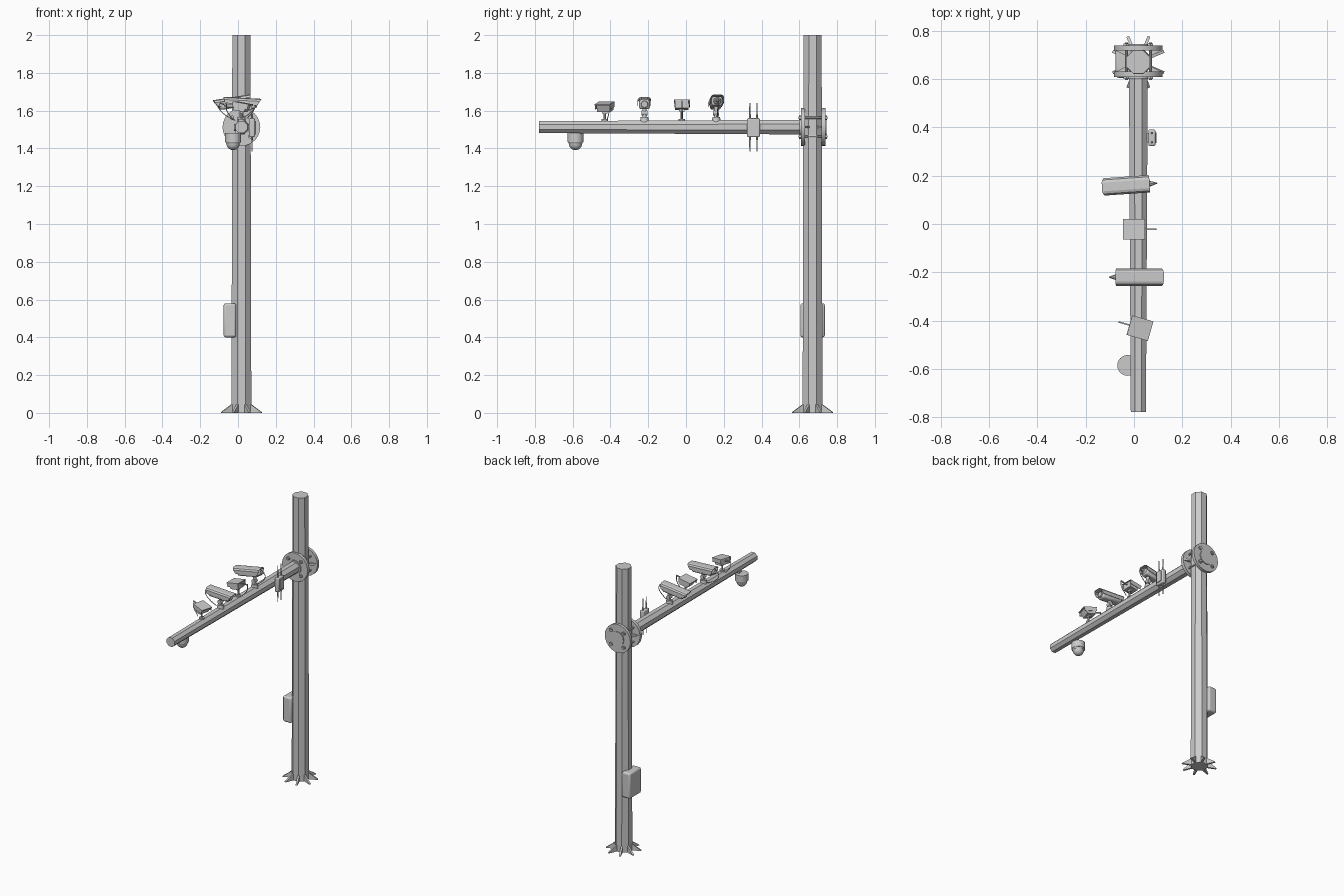
import bpy, bmesh
from math import pi, radians, sin, cos
from mathutils import Matrix, Vector

if "Cube" in bpy.data.objects:
    bpy.data.objects.remove(bpy.data.objects["Cube"])

I = Matrix.Identity(4)
PX, PY, AZ = 0.018, 0.67, 1.513      # pole axis and arm height


def finish(name, bm, M=I, smooth=False, bevel=0, seg=2):
    bmesh.ops.recalc_face_normals(bm, faces=bm.faces)
    me = bpy.data.meshes.new(name)
    bm.to_mesh(me)
    bm.free()
    ob = bpy.data.objects.new(name, me)
    bpy.context.collection.objects.link(ob)
    ob.matrix_world = M
    if bevel:
        b = ob.modifiers.new("bevel", 'BEVEL')
        b.width, b.segments = bevel, seg
    if smooth:
        bpy.ops.object.select_all(action='DESELECT')
        ob.select_set(True)
        bpy.context.view_layer.objects.active = ob
        bpy.ops.object.shade_smooth_by_angle(angle=radians(35))
    return ob


def box(name, size, loc, M=I, bevel=0, seg=2):
    bm = bmesh.new()
    bmesh.ops.create_cube(bm, size=1, matrix=Matrix.Translation(loc) @ Matrix.Diagonal((*size, 1)))
    return finish(name, bm, M, bevel > 0, bevel, seg)


def rod(name, p0, p1, r0, r1=None, n=16, M=I, turn=0.0):
    """Tapered n-sided bar from p0 to p1."""
    p0, p1 = Vector(p0), Vector(p1)
    d = p1 - p0
    T = (Matrix.Translation((p0 + p1) / 2) @ d.to_track_quat('Z', 'Y').to_matrix().to_4x4()
         @ Matrix.Rotation(turn, 4, 'Z'))
    bm = bmesh.new()
    bmesh.ops.create_cone(bm, cap_ends=True, segments=n, radius1=r0,
                          radius2=r0 if r1 is None else r1, depth=d.length, matrix=T)
    return finish(name, bm, M, n > 8)


def prism(name, pts, vec, M=I):
    """Outline extruded along vec."""
    bm = bmesh.new()
    f = bm.faces.new([bm.verts.new(p) for p in pts])
    r = bmesh.ops.extrude_face_region(bm, geom=[f])
    bmesh.ops.translate(bm, vec=vec, verts=[v for v in r['geom'] if isinstance(v, bmesh.types.BMVert)])
    return finish(name, bm, M)


def cable(name, pts, r, M=I):
    cu = bpy.data.curves.new(name, 'CURVE')
    cu.dimensions = '3D'
    cu.bevel_depth, cu.bevel_resolution, cu.resolution_u = r, 1, 6
    cu.use_fill_caps = True
    s = cu.splines.new('BEZIER')
    s.bezier_points.add(len(pts) - 1)
    for b, p in zip(s.bezier_points, pts):
        b.co = p
        b.handle_left_type = b.handle_right_type = 'AUTO'
    ob = bpy.data.objects.new(name, cu)
    bpy.context.collection.objects.link(ob)
    ob.matrix_world = M


# Pole and its base fins
rod("pole", (PX, PY, 0), (PX, PY, 2), 0.057, 0.052, 8, turn=pi / 8)
for i in range(8):
    M = Matrix.Translation((PX, PY, 0)) @ Matrix.Rotation(pi / 8 + i * pi / 4, 4, 'Z')
    prism("base_fin", [(0.04, -0.006, 0), (0.115, -0.006, 0), (0.115, -0.006, 0.004), (0.056, -0.006, 0.045),
                       (0.04, -0.006, 0.045)], (0, 0.012, 0), M)

# Horizontal arm
rod("arm", (PX, 0.62, AZ), (PX, -0.778, AZ), 0.042, 0.034, 8, turn=pi / 8)

# Clamp flanges, collars, through bolts and nuts
for y0, y1, out in ((0.608, 0.63, -1), (0.718, 0.738, 1)):
    rod("flange", (PX, y0, AZ), (PX, y1, AZ), 0.1, n=24)
    yo = y0 if out < 0 else y1
    rod("flange_collar", (PX, yo, AZ), (PX, yo + out * 0.006, AZ), 0.05, n=16)
    for k in range(4):
        a = pi / 4 + k * pi / 2
        x, z = PX + 0.07 * cos(a), AZ + 0.07 * sin(a)
        rod("flange_nut", (x, yo, z), (x, yo + out * 0.009, z), 0.013, n=6)
for k in range(4):
    a = pi / 4 + k * pi / 2
    x, z = PX + 0.07 * cos(a), AZ + 0.07 * sin(a)
    rod("clamp_bolt", (x, 0.596, z), (x, 0.75, z), 0.006, n=8)
for sx in (-1, 1):
    for y, yb in ((0.63, 0.655), (0.718, 0.693)):
        prism("clamp_rib", [(PX + sx * 0.045, y, AZ - 0.006), (PX + sx * 0.095, y, AZ - 0.006),
                            (PX + sx * 0.045, yb, AZ - 0.006)], (0, 0, 0.012))

# Utility cabinet on the pole
box("utility_box", (0.066, 0.13, 0.18), (-0.043, PY, 0.49), bevel=0.012, seg=3)
for z in (0.44, 0.54):
    box("utility_box_bracket", (0.02, 0.07, 0.015), (-0.02, PY, z))

# Dome camera under the arm
dx, dy = -0.026, -0.585
rod("dome_housing", (dx, dy, 1.435), (dx, dy, 1.482), 0.043, n=24)
rod("dome_rim", (dx, dy, 1.426), (dx, dy, 1.435), 0.036, 0.041, n=24)
bm = bmesh.new()
bmesh.ops.create_uvsphere(bm, u_segments=24, v_segments=12, radius=0.035)
bmesh.ops.bisect_plane(bm, geom=bm.verts[:] + bm.edges[:] + bm.faces[:], plane_co=(0, 0, 0),
                       plane_no=(0, 0, 1), clear_outer=True)
finish("dome_glass", bm, Matrix.Translation((dx, dy, 1.426)), True)
box("dome_bracket", (0.03, 0.03, 0.02), (0.0, dy, 1.486))


def place(x, y, z, yaw, pitch):
    return (Matrix.Translation((x, y, z)) @ Matrix.Rotation(radians(yaw), 4, 'Z')
            @ Matrix.Rotation(radians(pitch), 4, 'Y'))


def bullet_camera(x, y, z, yaw, pitch):
    M = place(x, y, z, yaw, pitch)
    # sun hood: arch section swept along x, with slanted ends
    half = [(0.036, -0.012), (0.036, 0.012), (0.029, 0.022), (0.018, 0.026)]
    outer = half + [(-a, b) for a, b in reversed(half)]
    bm = bmesh.new()
    rows = [[bm.verts.new((e * 0.1 - (0.02 if e > 0 else -0.01) * (0.026 - b) / 0.038, a, b))
             for a, b in outer] for e in (-1, 1)]
    for i in range(len(outer) - 1):
        bm.faces.new((rows[0][i], rows[0][i + 1], rows[1][i + 1], rows[1][i]))
    hood = finish("camera_hood", bm, M)
    s = hood.modifiers.new("thickness", 'SOLIDIFY')
    s.thickness = 0.003
    # body, lens, rear gland
    box("camera_body", (0.155, 0.058, 0.05), (-0.005, 0, -0.006), M, 0.012)
    rod("camera_lens", (0.07, 0, -0.004), (0.08, 0, -0.004), 0.019, 0.017, 20, M)
    rod("camera_rear_cap", (-0.08, 0, -0.006), (-0.095, 0, -0.006), 0.022, 0.016, 12, M)
    rod("camera_gland", (-0.095, 0, -0.006), (-0.118, 0, -0.006), 0.012, 0.005, 8, M)
    cable("camera_cable", [(-0.116, 0, -0.006), (-0.122, 0, -0.03), (-0.085, 0, -0.07), (-0.03, 0, -0.095)],
          0.0025, M)
    # swivel stand on the arm
    rod("camera_foot", (PX, y, 1.54), (PX, y, 1.566), 0.024, 0.02, 16)
    rod("camera_stem", (PX, y, 1.56), (PX, y, z - 0.02), 0.011, n=12)
    rod("camera_swivel", (PX, y - 0.016, 1.588), (PX, y + 0.016, 1.588), 0.014, n=12)


bullet_camera(0.022, -0.22, 1.642, 0, 3)
bullet_camera(-0.03, 0.16, 1.645, 184, 9)


def box_camera(x, y, z, yaw, pitch):
    M = place(x, y, z, yaw, pitch)
    # tapered housing under a thin roof
    prism("lamp_body", [(-0.04, -0.036, 0.014), (0.036, -0.036, 0.014), (0.024, -0.036, -0.025),
                        (-0.034, -0.036, -0.025)], (0, 0.072, 0), M)
    box("lamp_roof", (0.092, 0.084, 0.006), (0, 0, 0.017), M)
    for s in (-1, 1):
        box("lamp_side_lip", (0.085, 0.003, 0.026), (0, s * 0.0405, 0.004), M)
    # rear strap and stand
    box("lamp_strap", (0.055, 0.006, 0.008), (-0.063, 0, 0.002), M)
    cable("lamp_cable", [(-0.088, 0, 0.002), (-0.08, 0, -0.035), (-0.03, 0, -0.08)], 0.0025, M)
    rod("lamp_foot", (PX, y, 1.54), (PX, y, 1.556), 0.017, n=12)
    rod("lamp_stem", (PX, y, 1.55), (PX, y, z), 0.006, n=8)
    box("lamp_yoke", (0.014, 0.03, 0.012), (PX, y, z - 0.03))


box_camera(0.003, -0.022, 1.632, 180, 10)
box_camera(0.022, -0.43, 1.622, -16, 10)

# Radio unit with paired antennas
box("radio_unit", (0.03, 0.068, 0.1), (0.074, 0.357, 1.51), bevel=0.006)
box("radio_cover", (0.008, 0.045, 0.07), (0.09, 0.357, 1.51))
box("radio_bracket", (0.02, 0.04, 0.04), (0.057, 0.357, 1.51))
for y in (0.338, 0.376):
    for s in (-1, 1):
        rod("antenna_base", (0.074, y, AZ + s * 0.045), (0.074, y, AZ + s * 0.068), 0.005, n=8)
        rod("antenna", (0.074, y, AZ + s * 0.06), (0.074, y, AZ + s * 0.128), 0.0035, 0.003, n=8)
